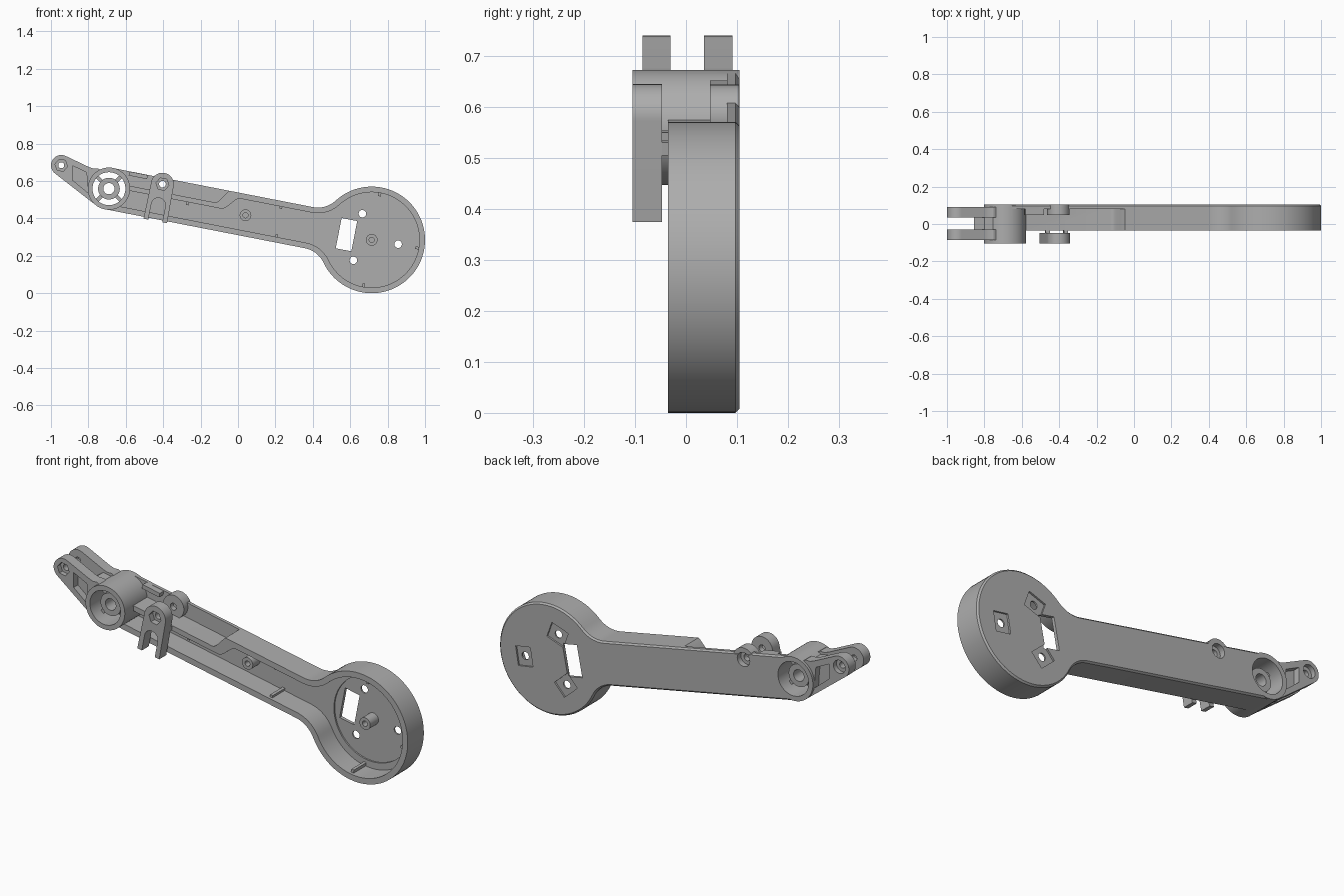
import bpy, bmesh, math
from math import sin, cos, pi, radians, sqrt

if "Cube" in bpy.data.objects:
    bpy.data.objects.remove(bpy.data.objects["Cube"])

mat = bpy.data.materials.new("grey plastic")
GREY = (0.42, 0.42, 0.42, 1)
mat.diffuse_color = GREY
mat.use_nodes = True
mat.node_tree.nodes["Principled BSDF"].inputs["Base Color"].default_value = GREY

# Arm frame: u runs from the hub to the round housing, v is across the arm
HUB, WHEEL = (-0.69, 0.559), (0.715, 0.285)
LEN = math.dist(HUB, WHEEL)
C, S = (WHEEL[0] - HUB[0]) / LEN, (HUB[1] - WHEEL[1]) / LEN
TILT = math.atan2(S, C)
HALF, R, FIL = 0.112, 0.285, 0.14
BACK, FRONT, FLOOR = 0.105, -0.035, 0.08


def local(x, z):
    dx, dz = x - HUB[0], z - HUB[1]
    return (dx * C - dz * S, dx * S + dz * C)


def arc(c, r, a0, a1, n):
    return [(c[0] + r * cos(a0 + (a1 - a0) * i / n),
             c[1] + r * sin(a0 + (a1 - a0) * i / n)) for i in range(n + 1)]


def circle(c, r, n=48):
    return arc(c, r, 0, 2 * pi * (n - 1) / n, n - 1)


def rect(c, w, h, a=0):
    return [(c[0] + x * cos(a) - y * sin(a), c[1] + x * sin(a) + y * cos(a))
            for x, y in ((-w / 2, -h / 2), (w / 2, -h / 2), (w / 2, h / 2), (-w / 2, h / 2))]


def loft(name, rings):
    """Solid through (y, outline) rings given in the arm frame."""
    bm = bmesh.new()
    rows = [[bm.verts.new((HUB[0] + u * C + v * S, y, HUB[1] - u * S + v * C))
             for u, v in pts] for y, pts in rings]
    for a, b in zip(rows, rows[1:]):
        for i in range(len(a)):
            j = (i + 1) % len(a)
            bm.faces.new((a[i], a[j], b[j], b[i]))
    bm.faces.new(rows[0])
    bm.faces.new(rows[-1])
    bmesh.ops.recalc_face_normals(bm, faces=bm.faces)
    me = bpy.data.meshes.new(name)
    bm.to_mesh(me)
    bm.free()
    me.materials.append(mat)
    ob = bpy.data.objects.new(name, me)
    bpy.context.collection.objects.link(ob)
    return ob


def prism(name, pts, y0, y1):
    return loft(name, [(y0, pts), (y1, pts)])


def boolean(ob, tool, op="DIFFERENCE"):
    m = ob.modifiers.new("b", "BOOLEAN")
    m.operation, m.solver, m.object = op, "EXACT", tool
    bpy.context.view_layer.update()
    me = bpy.data.meshes.new_from_object(ob.evaluated_get(bpy.context.evaluated_depsgraph_get()))
    ob.modifiers.clear()
    ob.data = me
    bpy.data.objects.remove(tool)


def cut(ob, pts, y0, y1):
    boolean(ob, prism("cutter", pts, y0, y1))


def paddle(t):
    """Round housing and fillets, inset by t, from top of arm to bottom of arm."""
    fu, fv = LEN - sqrt((R + FIL) ** 2 - (HALF + FIL) ** 2), HALF + FIL
    a = math.atan2(fv, fu - LEN)
    top = arc((fu, fv), FIL + t, -pi / 2, a - pi, 12)
    bottom = [(u, -v) for u, v in reversed(top)]
    return top + arc((LEN, 0), R - t, a, -a, 72)[1:-1] + bottom


def outline(t):
    return paddle(t) + arc((0, 0), HALF - t, -pi / 2, -3 * pi / 2, 24)


def step(u0, u1, v0, v1, n=10):
    """Smooth S-shaped jog between two levels."""
    return [(u0 + (u1 - u0) * i / n, v0 + (v1 - v0) * (0.5 - 0.5 * cos(pi * i / n)))
            for i in range(n + 1)]


# Main tray: arm and round housing, open at the front, wall jogging inward
WALL = 0.03
body = loft("arm_housing", [(FRONT, outline(0)), (BACK - 0.008, outline(0)), (BACK, outline(0.008))])
inner = HALF - WALL
cut(body, paddle(WALL) + [(0, -inner), (0, 0.01)] + step(0.61, 0.70, 0.01, inner), FRONT - 0.01, FLOOR)
cut(body, [(-0.2, 0.2), (-0.2, 0.036)] + step(0.57, 0.65, 0.036, HALF + 0.01) + [(0.65, 0.2)],
    FRONT - 0.01, FLOOR)
cut(body, circle((LEN, 0), 0.22, 72), 0, FLOOR + 0.008)

# Hub barrel and its bore
boolean(body, prism("hub", circle((0, 0), HALF + 0.001, 64), -0.105, BACK), "UNION")
cut(body, circle((0, 0), 0.088, 64), -0.2, 0.2)

# Housing window, screw holes and square pockets on the back
cut(body, rect(local(0.58, 0.313), 0.085, 0.165), 0, 0.2)
for x, z in ((0.665, 0.425), (0.856, 0.262), (0.617, 0.176)):
    p = local(x, z)
    cut(body, rect(p, 0.085, 0.1, math.atan2(p[1], p[0] - LEN)), BACK - 0.009, 0.2)
    cut(body, circle(p, 0.02, 24), 0, 0.2)

# Post carrying the pivot, with a counterbore on the back
PIVOT = local(-0.404, 0.583)
boolean(body, prism("post", circle(PIVOT, 0.06), 0.047, BACK - 0.001), "UNION")
cut(body, circle(PIVOT, 0.018, 24), -0.2, 0.2)
cut(body, circle(PIVOT, 0.036, 32), 0.075, 0.2)

# Spoked centre inside the hub
core = prism("hub_core", circle((0, 0), 0.058), -0.06, 0.06)
cut(core, circle((0, 0), 0.03, 32), -0.2, 0.2)
for k in range(4):
    a = radians(45 + 90 * k) + TILT
    prism("hub_spoke", rect((0.073 * cos(a), 0.073 * sin(a)), 0.036, 0.02, a), -0.04, 0.04)

# Screw bosses standing on the floor
for name, p in (("housing_boss", (LEN, 0)), ("arm_boss", local(0.04, 0.417))):
    boss = prism(name, circle(p, 0.031, 32), 0.02, 0.09)
    cut(boss, circle(p, 0.014, 20), 0, 0.075)

# Small locating ribs along the inner walls
for x, z in ((0.23, 0.462), (0.205, 0.303), (-0.27, 0.482)):
    prism("wall_rib", rect(local(x, z), 0.014, 0.022), -0.02, 0.085)
for deg in (80, -10, 260):
    a = radians(deg) + TILT
    prism("housing_rib", rect((LEN + 0.25 * cos(a), 0.25 * sin(a)), 0.026, 0.014, a), -0.02, 0.085)
prism("ledge_rib", rect((0.14, 0.1), 0.1, 0.022), 0.047, 0.085)

# Fork prongs with a pocketed outer face
TIP = (-0.945, 0.684)
edge = arc(TIP, 0.055, radians(64), radians(232), 20) + [
    (-0.77, 0.478), (-0.73, 0.465), (-0.72, 0.65), (-0.75, 0.668), (-0.775, 0.667), (-0.80, 0.676)]
pocket = [(-0.885, 0.682), (-0.81, 0.645), (-0.80, 0.535), (-0.885, 0.605)]
for name, y0, y1, side in (("front_prong", -0.085, -0.03, -1), ("back_prong", 0.035, 0.091, 1)):
    prong = prism(name, [local(*p) for p in edge], y0, y1)
    face = y0 if side < 0 else y1
    for pts, depth in (([local(*p) for p in pocket], 0.035),
                       (circle(local(*TIP), 0.034, 6 if side < 0 else 32), 0.025),
                       (circle(local(*TIP), 0.016, 24), 0.2)):
        cut(prong, pts, *sorted((face + side * 0.01, face - side * depth)))
    cut(prong, circle((0, 0), 0.1, 48), -0.2, 0.2)
web = prism("fork_web", [local(*p) for p in (
    (-0.855, 0.62), (-0.80, 0.66), (-0.74, 0.65), (-0.74, 0.47), (-0.79, 0.495), (-0.855, 0.55))],
    -0.035, 0.04)
cut(web, circle((0, 0), 0.1, 48), -0.2, 0.2)

# Forked clip in front of the post
pu, pv = PIVOT
clip = prism("pivot_clip", arc(PIVOT, 0.061, 0, pi, 24) + [(pu - 0.064, -0.122), (pu + 0.064, -0.122)],
             -0.105, -0.047)
cut(clip, arc((pu, -0.035), 0.038, 0, pi, 16) + [(pu - 0.038, -0.2), (pu + 0.038, -0.2)], -0.2, 0.2)
cut(clip, circle(PIVOT, 0.035, 6), -0.2, -0.075)
cut(clip, circle(PIVOT, 0.018, 24), -0.2, 0.2)
for du in (-0.05, 0.05):
    prism("clip_strut", rect((pu + du, 0.023), 0.022, 0.026), -0.05, 0.085)

# Smooth curves, sharp edges
for ob in bpy.context.scene.objects:
    if ob.type == "MESH":
        ob.select_set(True)
        bpy.context.view_layer.objects.active = ob
bpy.ops.object.shade_smooth_by_angle(angle=radians(30))
